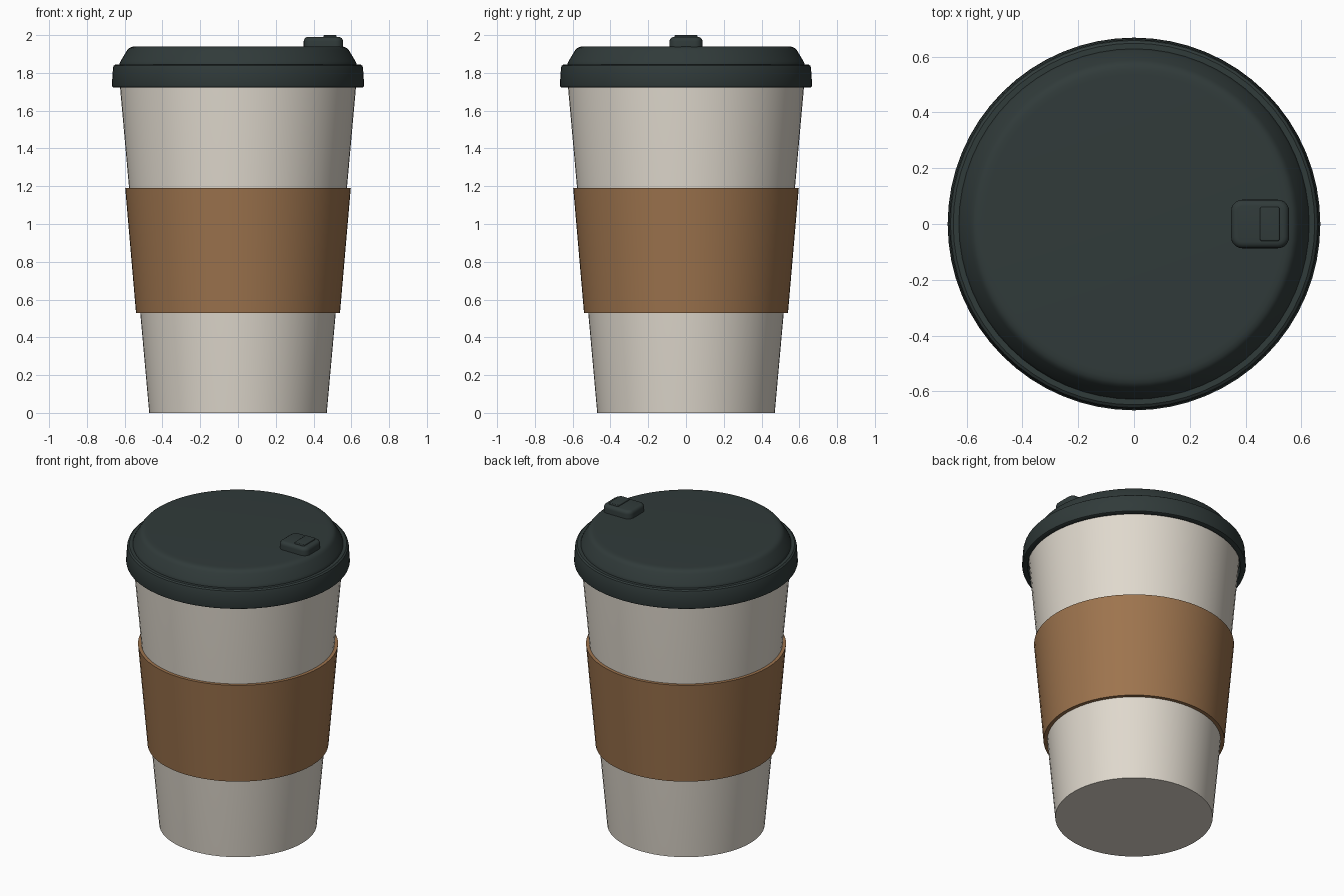
import bpy, bmesh, math

if "Cube" in bpy.data.objects:
    bpy.data.objects.remove(bpy.data.objects["Cube"])

SIDES = 64


def material(name, rgb):
    m = bpy.data.materials.new(name)
    m.diffuse_color = (*rgb, 1)
    m.use_nodes = True
    m.node_tree.nodes["Principled BSDF"].inputs["Base Color"].default_value = m.diffuse_color
    return m


cream = material("cream_paper", (0.74, 0.69, 0.61))
kraft = material("kraft_brown", (0.34, 0.175, 0.076))
dark = material("dark_green_plastic", (0.030, 0.043, 0.042))


def finish(name, bm, mat, angle=30):
    bmesh.ops.recalc_face_normals(bm, faces=bm.faces)
    mesh = bpy.data.meshes.new(name)
    bm.to_mesh(mesh)
    bm.free()
    mesh.materials.append(mat)
    ob = bpy.data.objects.new(name, mesh)
    bpy.context.collection.objects.link(ob)
    bpy.ops.object.select_all(action='DESELECT')
    ob.select_set(True)
    bpy.context.view_layer.objects.active = ob
    bpy.ops.object.shade_smooth_by_angle(angle=math.radians(angle))
    return ob


def lathe(name, profile, mat, closed=False):
    """Revolve (radius, z) points; open profiles get flat end caps."""
    bm = bmesh.new()
    rings = []
    for r, z in profile:
        rings.append([bm.verts.new((r * math.cos(a), r * math.sin(a), z))
                      for a in (2 * math.pi * i / SIDES for i in range(SIDES))])
    pairs = list(zip(rings, rings[1:]))
    if closed:
        pairs.append((rings[-1], rings[0]))
    for lo, hi in pairs:
        for i in range(SIDES):
            j = (i + 1) % SIDES
            bm.faces.new((lo[i], lo[j], hi[j], hi[i]))
    if not closed:
        bm.faces.new(rings[0])
        bm.faces.new(rings[-1])
    return finish(name, bm, mat)


def rounded_box(name, x, y, z, corner, edge, mat):
    """Box with rounded upright corners and a softened top."""
    bm = bmesh.new()
    bmesh.ops.create_cube(bm, size=1)
    for v in bm.verts:
        v.co = [lo + (c + 0.5) * (hi - lo) for c, (lo, hi) in zip(v.co, (x, y, z))]
    upright = [e for e in bm.edges if abs(e.verts[0].co.z - e.verts[1].co.z) > 1e-4]
    bmesh.ops.bevel(bm, geom=upright, offset=corner, segments=5,
                    profile=0.5, affect='EDGES')
    rim = [e for e in bm.edges if all(v.co.z > z[1] - 1e-4 for v in e.verts)]
    bmesh.ops.bevel(bm, geom=rim, offset=edge, segments=4,
                    profile=0.5, affect='EDGES')
    return finish(name, bm, mat, 40)


# Tapered cup
lathe("cup_body", [(0.47, 0), (0.626, 1.74), (0.626, 1.80)], cream)

# Cardboard sleeve, a thin band around the cup
lathe("sleeve", [(0.515, 0.53), (0.54, 0.53), (0.597, 1.19), (0.575, 1.19)],
      kraft, closed=True)

# Lid skirt that overhangs the cup, with rounded edges
lathe("lid_skirt", [(0.635, 1.722), (0.658, 1.722), (0.665, 1.726), (0.668, 1.735),
                    (0.662, 1.825), (0.658, 1.838), (0.648, 1.845), (0.60, 1.845),
                    (0.60, 1.775), (0.635, 1.775)], dark, closed=True)

# Raised lid top with a soft shoulder
lathe("lid_top", [(0.628, 1.80), (0.628, 1.847), (0.622, 1.862), (0.588, 1.918),
                  (0.580, 1.928), (0.570, 1.935), (0.555, 1.939), (0.535, 1.94)], dark)

# Sip spout and its small raised tab
rounded_box("sip_spout", (0.348, 0.556), (-0.087, 0.087), (1.92, 1.99), 0.04, 0.022, dark)
rounded_box("spout_tab", (0.452, 0.522), (-0.061, 0.061), (1.98, 2.0), 0.007, 0.005, dark)
